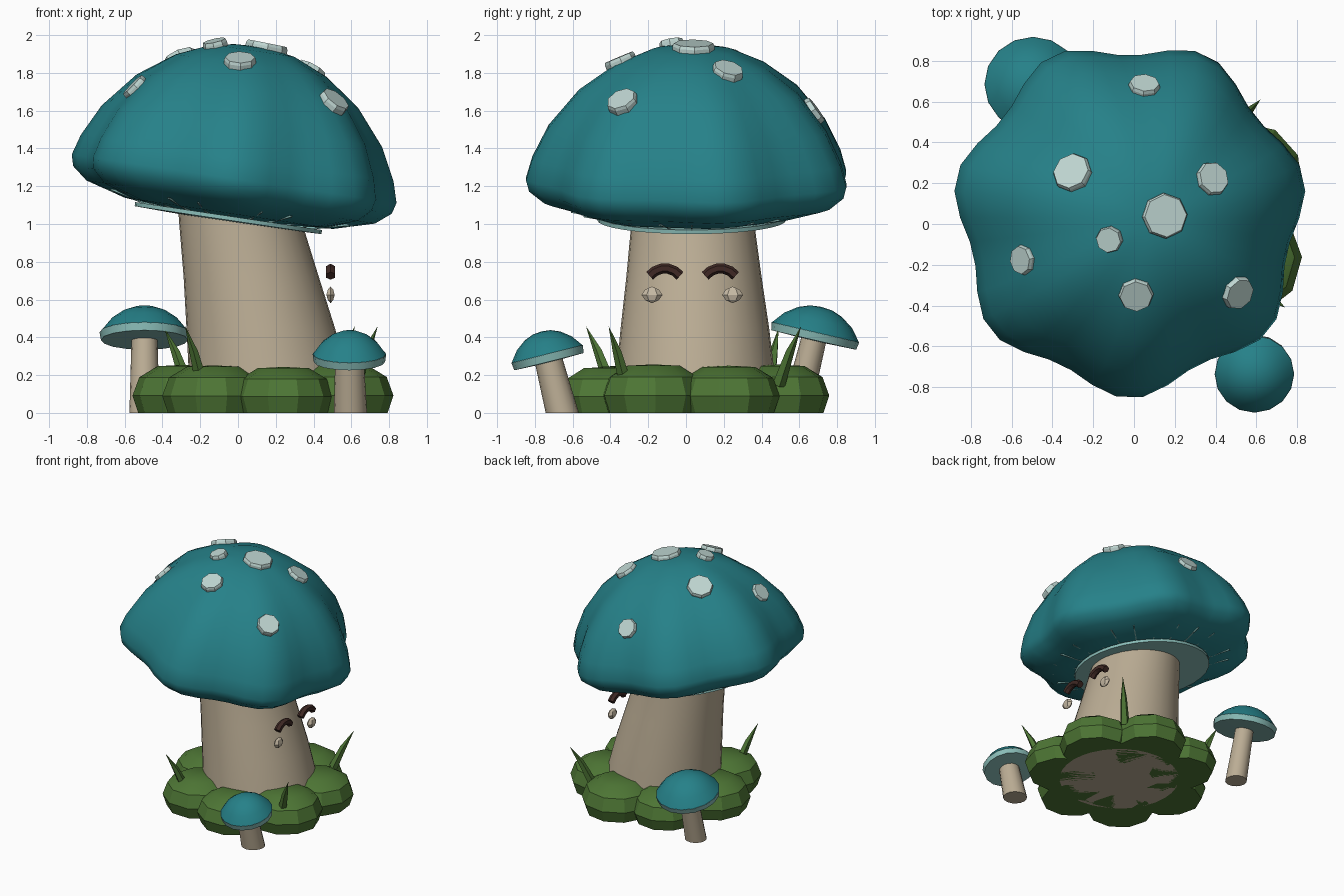
import bpy, bmesh
from math import sin, cos, pi, radians, tau
from mathutils import Vector, Matrix
from mathutils.bvhtree import BVHTree

if "Cube" in bpy.data.objects:
    bpy.data.objects.remove(bpy.data.objects["Cube"])


def material(name, rgb):
    m = bpy.data.materials.new(name)
    m.use_nodes = True
    m.diffuse_color = (*rgb, 1)
    m.node_tree.nodes["Principled BSDF"].inputs["Base Color"].default_value = (*rgb, 1)
    return m


TEAL = material("teal", (.019, .22, .25))
PALE = material("pale_spot", (.52, .67, .64))
GILL = material("pale_teal", (.25, .50, .47))
BEIGE = material("beige", (.50, .42, .30))
CREAM = material("cream", (.58, .50, .38))
GREEN = material("leaf_green", (.075, .18, .035))
BROWN = material("dark_brown", (.05, .022, .018))


def finish(name, bm, mat, angle):
    """Turn a bmesh into an object, smooth below the given angle."""
    bmesh.ops.remove_doubles(bm, verts=bm.verts, dist=1e-5)
    bmesh.ops.recalc_face_normals(bm, faces=bm.faces)
    mesh = bpy.data.meshes.new(name)
    bm.to_mesh(mesh)
    bm.free()
    mesh.materials.append(mat)
    ob = bpy.data.objects.new(name, mesh)
    bpy.context.collection.objects.link(ob)
    if angle:
        bpy.ops.object.select_all(action='DESELECT')
        ob.select_set(True)
        bpy.context.view_layer.objects.active = ob
        bpy.ops.object.shade_smooth_by_angle(angle=radians(angle))
    return ob


def loft(name, rings, mat, angle=0):
    """Skin a list of rings; a ring of one point makes a tip."""
    bm = bmesh.new()
    loops = [[bm.verts.new(p) for p in ring] for ring in rings]
    for a, b in zip(loops, loops[1:]):
        n = max(len(a), len(b))
        for i in range(n):
            j = (i + 1) % n
            if len(a) == 1:
                bm.faces.new((a[0], b[i], b[j]))
            elif len(b) == 1:
                bm.faces.new((a[i], a[j], b[0]))
            else:
                bm.faces.new((a[i], a[j], b[j], b[i]))
    for end in (loops[0], loops[-1]):
        if len(end) > 2:
            bm.faces.new(end)
    return finish(name, bm, mat, angle)


def lathe(name, profile, sides, mat, place=Matrix(), angle=0, wave=None):
    """Spin (radius, height) points about a placed axis."""
    rings = []
    for r, z in profile:
        ring = []
        for i in range(sides if r else 1):
            t = tau * i / sides
            k = r + (wave(t, r) if wave else 0)
            ring.append(place @ Vector((k * cos(t), k * sin(t), z)))
        rings.append(ring)
    return loft(name, rings, mat, angle)


def tube(name, path, radii, sides, mat, angle=0):
    """Sweep a round section along a path."""
    pts = [Vector(p) for p in path]
    rings = []
    for i, (p, r) in enumerate(zip(pts, radii)):
        d = pts[min(i + 1, len(pts) - 1)] - pts[max(i - 1, 0)]
        q = d.to_track_quat('Z', 'X')
        rings.append([p + q @ Vector((r * cos(tau * k / sides), r * sin(tau * k / sides), 0))
                      for k in range(sides)] if r else [p])
    return loft(name, rings, mat, angle)


# Leaning main stem with level rings
stem_rings = []
for x, y, z, r in [(.185, .05, 0, .44), (.16, .05, .2, .42), (.12, .047, .45, .393),
                   (.07, .042, .72, .358), (.015, .036, 1.0, .326), (0, .034, 1.1, .318)]:
    stem_rings.append([(x + r * cos(tau * i / 32), y + r * sin(tau * i / 32), z) for i in range(32)])
loft("main_stem", stem_rings, BEIGE, 40)

# Big wavy cap, tilted towards +x
tilt = Matrix.Translation((-.02, .03, 1.24)) @ Matrix.Rotation(radians(8.5), 4, 'Y')
cap = lathe("main_cap",
            [(0, .71), (.1, .705), (.22, .685), (.4, .605), (.58, .47), (.73, .28), (.81, .11),
             (.84, 0), (.825, -.06), (.75, -.125), (.55, -.185), (.3, -.212), (0, -.22)],
            42, TEAL, tilt, 60,
            lambda t, r: .045 * (r / .84) ** 2 * cos(7 * (t - radians(13))))

# Gill disc and thin radial gills under the cap
lathe("gill_disc", [(0, -.2), (.5, -.2), (.5, -.222), (0, -.235)], 32, GILL, tilt, 40)
for i in range(24):
    turn = tilt @ Matrix.Rotation(tau * i / 24, 4, 'Z')
    loft("gill", [[turn @ Vector((x, y, z)) for y, z in ((-.004, -.15), (.004, -.15), (.004, low), (-.004, low))]
                  for x, low in ((.4, -.215), (.66, -.157))], GILL)

# Octagonal spots resting on the cap
bvh = BVHTree.FromObject(cap, bpy.context.evaluated_depsgraph_get())
for x, y, r in [(.15, .04, .112), (-.3, .25, .098), (.38, .22, .085), (.05, .67, .077),
                (-.12, -.075, .066), (-.54, -.175, .074), (.01, -.345, .085), (.505, -.335, .085)]:
    hit, normal, _, _ = bvh.ray_cast(Vector((x, y, 3)), Vector((0, 0, -1)))
    place = Matrix.Translation(hit) @ normal.to_track_quat('Z', 'Y').to_matrix().to_4x4()
    lathe("cap_spot", [(0, -.03), (r, -.03), (r, .012), (r * .93, .028), (0, .028)], 8, PALE, place)

# Face: brows and eyes in front of the stem on the +x side
for side, brow_y, eye_y in (("right", -.112, -.18), ("left", .182, .247)):
    arc = [radians(a) for a in range(-50, 51, 20)]
    tube(side + "_brow", [(.49, brow_y + .105 * sin(a), .765 - .105 * (1 - cos(a)) * 1.05) for a in arc],
         [.027] * len(arc), 6, BROWN)
    lathe(side + "_eye", [(0, -.044), (.036, -.028), (.056, 0), (.036, .028), (0, .044)], 6, CREAM,
          Matrix.Translation((.49, eye_y, .625)) @ Matrix.Diagonal((.45, 1, 1, 1))
          @ Matrix.Rotation(pi / 2, 4, 'Z'))

# Ring of low leafy clumps around the stem
for i in range(7):
    t = radians(24 + i * 360 / 7)
    place = (Matrix.Translation((.155 + .44 * cos(t), .04 + .46 * sin(t), 0))
             @ Matrix.Rotation(t + i * .4, 4, 'Z') @ Matrix.Scale(1 + .03 * sin(i * 2.3), 4))
    lathe("leaf_clump", [(0, .25), (.14, .243), (.235, .185), (.27, .09), (.24, 0), (0, 0)],
          10, GREEN, place, 32)

# Grass blades
for base, tip in [((-.27, .44, .15), (-.39, .49, .45)), ((-.19, -.40, .15), (-.28, -.53, .46)),
                  ((.50, .49, .15), (.62, .61, .46)), ((.62, -.32, .15), (.74, -.41, .46))]:
    a, b = Vector(base), Vector(tip)
    mid = a.lerp(b, .5) + Vector((0, 0, .02))
    tube("grass_blade", [a, mid, b], [.036, .024, 0], 5, GREEN, 40)


# Small side mushrooms
def small_mushroom(name, foot, rim, lean, r, h, stem_r):
    a, b = Vector(foot), Vector(rim)
    sides = 16
    loft(name + "_stem", [[c + Vector((k * cos(tau * i / sides), k * sin(tau * i / sides), 0))
                           for i in range(sides)] for c, k in ((a, stem_r), (b, stem_r * .85))], BEIGE, 40)
    place = Matrix.Translation(b) @ Matrix.Rotation(radians(lean), 4, 'X')
    lathe(name + "_cap", [(0, h), (r * .25, h * .96), (r * .5, h * .8), (r * .77, h * .48), (r, 0), (0, 0)],
          sides, TEAL, place, 40)
    lathe(name + "_underside", [(0, .002), (r, .002), (r * .97, -.04), (0, -.045)], sides, GILL, place, 40)


small_mushroom("front_mushroom", (.595, -.655, 0), (.59, -.735, .31), 14, .195, .125, .088)
small_mushroom("back_mushroom", (-.495, .58, 0), (-.495, .685, .425), -13, .238, .14, .08)
